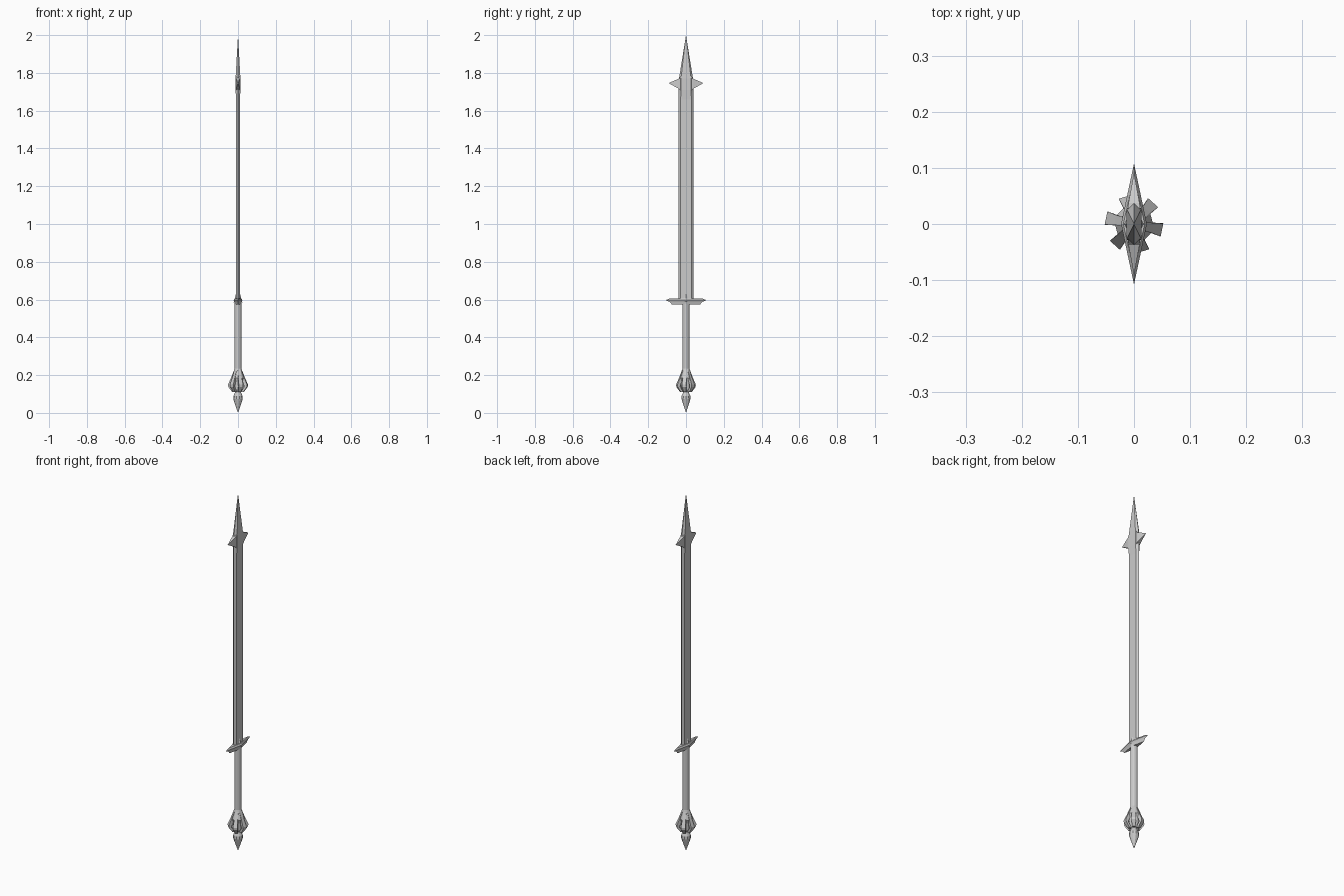
import bpy, bmesh, math
from mathutils import Matrix

if "Cube" in bpy.data.objects:
    bpy.data.objects.remove(bpy.data.objects["Cube"])


def finish(name, bm):
    bmesh.ops.recalc_face_normals(bm, faces=bm.faces)
    me = bpy.data.meshes.new(name)
    bm.to_mesh(me)
    bm.free()
    ob = bpy.data.objects.new(name, me)
    bpy.context.collection.objects.link(ob)
    return ob


def loft(name, rings):
    """Skin a list of rings with equal point counts and close both ends."""
    bm = bmesh.new()
    loops = [[bm.verts.new(p) for p in ring] for ring in rings]
    n = len(loops[0])
    for a, b in zip(loops, loops[1:]):
        for i in range(n):
            j = (i + 1) % n
            bm.faces.new((a[i], a[j], b[j], b[i]))
    bm.faces.new(loops[0][::-1])
    bm.faces.new(loops[-1])
    bmesh.ops.remove_doubles(bm, verts=bm.verts, dist=1e-5)
    return finish(name, bm)


def turned(name, profile, sides):
    return loft(name, [[(r * math.cos(2 * math.pi * i / sides),
                         r * math.sin(2 * math.pi * i / sides), z)
                        for i in range(sides)] for r, z in profile])


def section(x, y, z, bevel=0.72):
    """Bevelled blade cross-section: flat faces and two sharp edges."""
    return [(0, y, z), (-x, y * bevel, z), (-x, -y * bevel, z),
            (0, -y, z), (x, -y * bevel, z), (x, y * bevel, z)]


def diamond(x, y, z):
    return [(x, 0, z), (0, y, z), (-x, 0, z), (0, -y, z)]


# Blade and its thicker tapered point
loft("blade", [section(0.010, 0.039, 0.58), section(0.010, 0.039, 1.72)])
loft("blade_tip", [section(0.010, 0.037, 1.66), section(0.013, 0.038, 1.71),
                   section(0.013, 0.037, 1.77), section(0.0, 0.0, 2.0)])

# Barbs on both edges below the point
for side in (1, -1):
    loft("barb", [[(0.011, side * 0.025, 1.705), (0.011, side * 0.025, 1.785),
                   (-0.011, side * 0.025, 1.785), (-0.011, side * 0.025, 1.705)],
                  [(0.010, side * 0.037, 1.715), (0.010, side * 0.037, 1.77),
                   (-0.010, side * 0.037, 1.77), (-0.010, side * 0.037, 1.715)],
                  [(0, side * 0.092, 1.746)] * 4])

# Crossguard: stepped pointed diamond with a rising spike on each face
loft("guard", [diamond(0.016, 0.075, 0.574), diamond(0.020, 0.085, 0.587),
               diamond(0.023, 0.108, 0.597), diamond(0.019, 0.085, 0.606)])
for side in (1, -1):
    loft("guard_spike", [[(side * 0.023, 0, 0.585), (side * 0.012, 0.014, 0.595),
                          (side * 0.005, 0, 0.595), (side * 0.012, -0.014, 0.595)],
                         [(side * 0.009, 0, 0.637)] * 4])

# Grip flaring into the pommel housing
turned("grip", [(0.018, 0.58), (0.018, 0.235), (0.021, 0.225), (0.034, 0.185),
                (0.027, 0.165), (0.024, 0.125), (0.012, 0.108)], 12)

# Six prongs curling around the housing
outline = [(0.020, 0.226), (0.034, 0.190), (0.051, 0.150), (0.050, 0.138),
           (0.030, 0.110), (0.018, 0.112), (0.036, 0.140), (0.020, 0.185)]
widths = [0.008, 0.009, 0.012, 0.012, 0.007, 0.007, 0.010, 0.008]
for k in range(6):
    prong = loft("prong", [[(r, s * w, z) for (r, z), w in zip(outline, widths)]
                           for s in (-1, 1)])
    prong.data.transform(Matrix.Rotation(math.radians(-12 + 60 * k), 4, 'Z'))

# Pointed pommel drop
turned("pommel", [(0.012, 0.118), (0.016, 0.108), (0.024, 0.090),
                  (0.025, 0.074), (0.018, 0.052), (0.0, 0.0)], 10)
